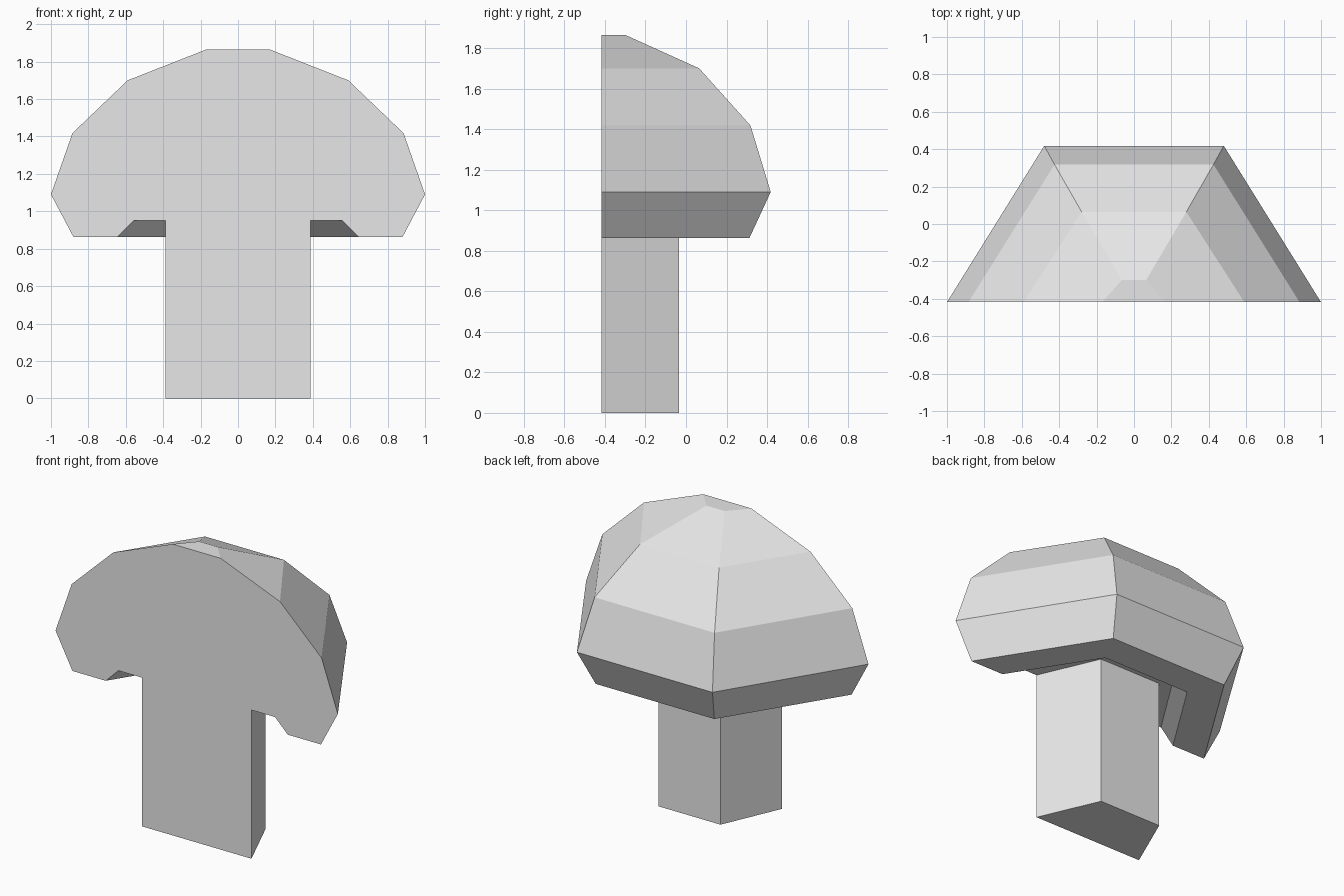
import bpy, bmesh

cube = bpy.data.objects.get("Cube")
if cube:
    bpy.data.objects.remove(cube, do_unlink=True)

grey = bpy.data.materials.new("light_grey")
grey.use_nodes = True
color = (0.8, 0.8, 0.8, 1)
grey.diffuse_color = color
grey.node_tree.nodes["Principled BSDF"].inputs["Base Color"].default_value = color

FRONT = -0.418  # plane of the flat cut side


def half_hexagon_loft(name, rings):
    """Loft half-hexagon rings (z, front half-width, back half-width, back y)."""
    bm = bmesh.new()
    loops = []
    for z, wide, narrow, back in rings:
        loops.append([bm.verts.new(p) for p in (
            (wide, FRONT, z), (narrow, back, z), (-narrow, back, z), (-wide, FRONT, z))])
    # Facets around the three outer sides
    for a, b in zip(loops, loops[1:]):
        for i in range(3):
            bm.faces.new((a[i], a[i + 1], b[i + 1], b[i]))
    # End caps and the flat cut face
    bm.faces.new(loops[0])
    bm.faces.new(loops[-1])
    bm.faces.new([r[0] for r in loops] + [r[3] for r in reversed(loops)])
    bmesh.ops.recalc_face_normals(bm, faces=bm.faces)
    mesh = bpy.data.meshes.new(name)
    bm.to_mesh(mesh)
    bm.free()
    mesh.materials.append(grey)
    obj = bpy.data.objects.new(name, mesh)
    bpy.context.collection.objects.link(obj)
    return obj


# Domed cap, running from its crown over the rim and up into the hollow underside
half_hexagon_loft("mushroom_cap", [
    (1.865, 0.17, 0.065, -0.30),
    (1.70, 0.59, 0.28, 0.065),
    (1.418, 0.885, 0.425, 0.318),
    (1.09, 1.0, 0.48, 0.418),
    (0.863, 0.88, 0.42, 0.313),
    (0.863, 0.645, 0.31, 0.11),
    (0.952, 0.555, 0.265, 0.035),
])

# Straight stem, meeting the hollow underside of the cap
half_hexagon_loft("mushroom_stem", [
    (0.952, 0.388, 0.22, -0.035),
    (0.0, 0.388, 0.22, -0.035),
])
